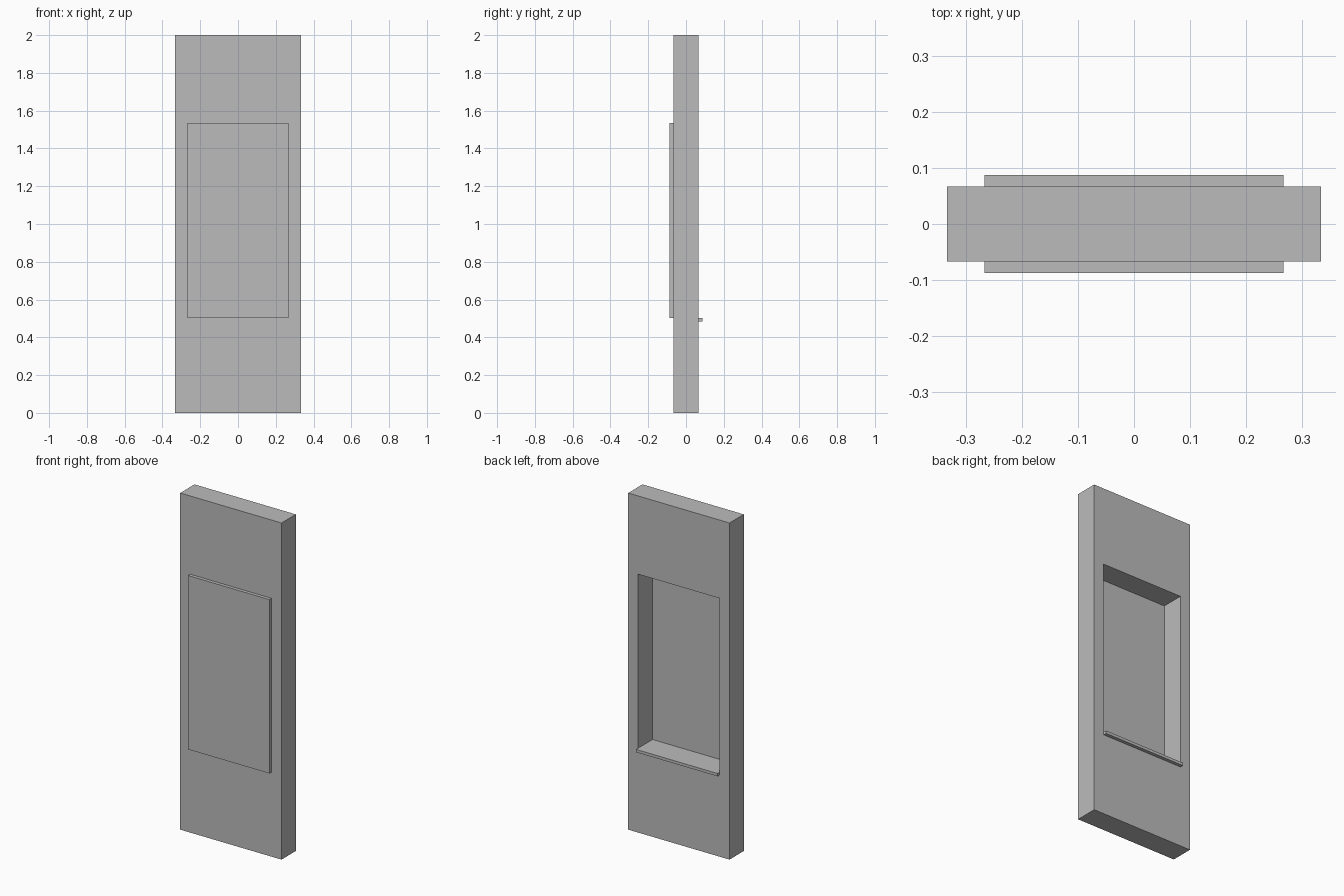
import bpy
import bmesh

cube = bpy.data.objects.get("Cube")
if cube:
    bpy.data.objects.remove(cube, do_unlink=True)

grey = bpy.data.materials.new("plain grey")
grey.use_nodes = True
colour = (0.5, 0.5, 0.5, 1)
grey.diffuse_color = colour
grey.node_tree.nodes["Principled BSDF"].inputs["Base Color"].default_value = colour

HALF_W, HALF_D, HEIGHT = 0.333, 0.067, 2.0
OPEN_W, OPEN_LOW, OPEN_HIGH = 0.267, 0.502, 1.535
LEDGE, SILL = 0.02, 0.017


def add_object(name, bm):
    bmesh.ops.recalc_face_normals(bm, faces=bm.faces)
    mesh = bpy.data.meshes.new(name)
    bm.to_mesh(mesh)
    bm.free()
    mesh.materials.append(grey)
    obj = bpy.data.objects.new(name, mesh)
    bpy.context.collection.objects.link(obj)
    return obj


def rectangle(bm, half_w, low, high, y):
    corners = [(-half_w, low), (half_w, low), (half_w, high), (-half_w, high)]
    return [bm.verts.new((x, y, z)) for x, z in corners]


def box(name, half_w, y0, y1, low, high):
    bm = bmesh.new()
    face = bm.faces.new(rectangle(bm, half_w, low, high, y0))
    new = bmesh.ops.extrude_face_region(bm, geom=[face])["geom"]
    verts = [g for g in new if isinstance(g, bmesh.types.BMVert)]
    bmesh.ops.translate(bm, verts=verts, vec=(0, y1 - y0, 0))
    return add_object(name, bm)


# Wall slab with a rectangular opening through it: four loops joined in a ring
bm = bmesh.new()
loops = [
    rectangle(bm, HALF_W, 0, HEIGHT, -HALF_D),
    rectangle(bm, HALF_W, 0, HEIGHT, HALF_D),
    rectangle(bm, OPEN_W, OPEN_LOW, OPEN_HIGH, HALF_D),
    rectangle(bm, OPEN_W, OPEN_LOW, OPEN_HIGH, -HALF_D),
]
for a, b in zip(loops, loops[1:] + loops[:1]):
    for i in range(4):
        j = (i + 1) % 4
        bm.faces.new((a[i], a[j], b[j], b[i]))
add_object("wall", bm)

# Panel closing the opening on the front
box("front_panel", OPEN_W, -HALF_D - LEDGE, -HALF_D, OPEN_LOW, OPEN_HIGH)

# Thin sill projecting from the back, level with the opening's floor
box("back_sill", OPEN_W, HALF_D, HALF_D + LEDGE, OPEN_LOW - SILL, OPEN_LOW)
